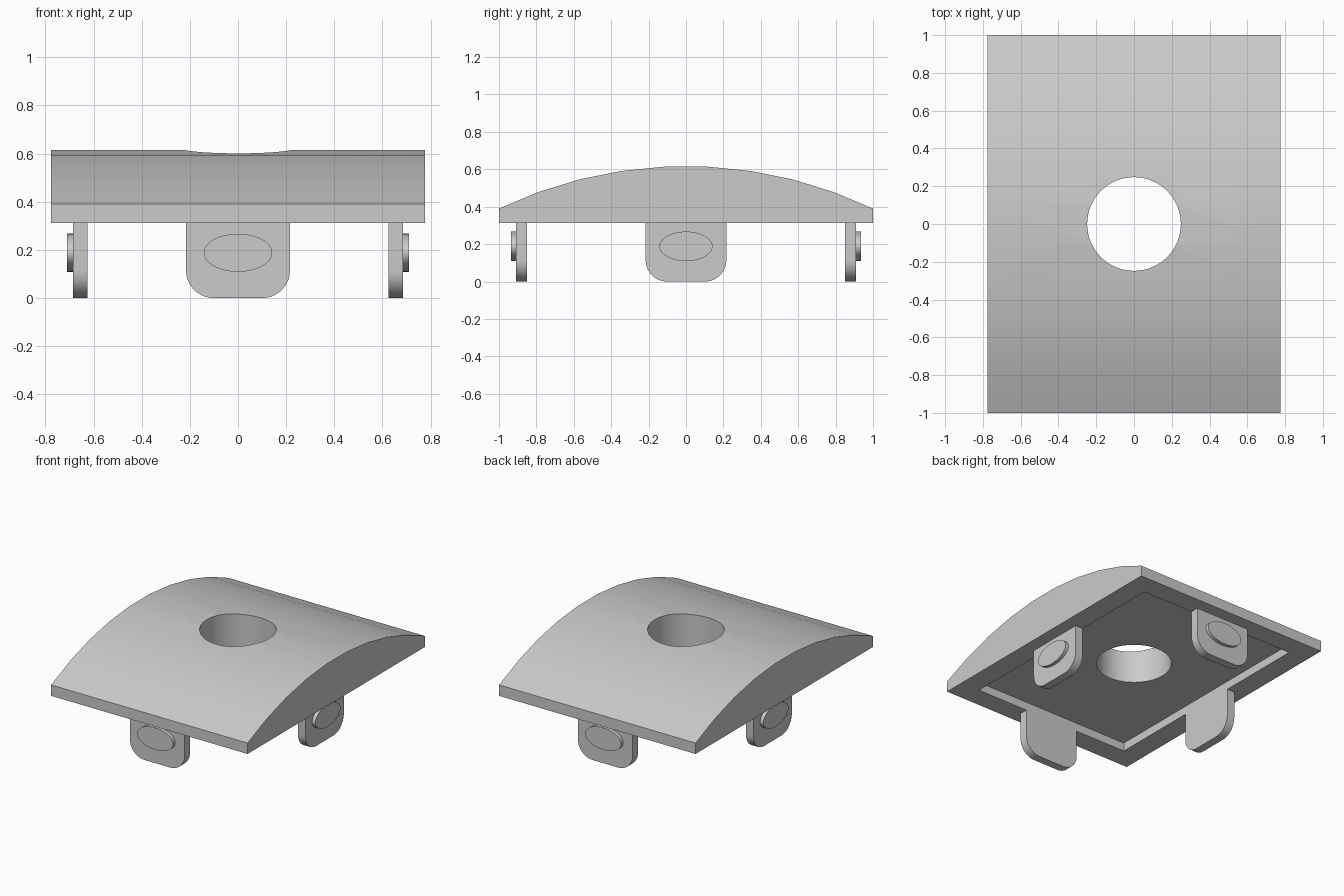
import bpy
import math
from mathutils import Matrix

default = bpy.data.objects.get("Cube")
if default:
    bpy.data.objects.remove(default, do_unlink=True)

HALF_X, HALF_Y = 0.776, 1.0
BASE_Z, EDGE_Z, CROWN_Z = 0.312, 0.39, 0.617
POCKET_X, POCKET_Y, POCKET_DEPTH = 0.625, 0.85, 0.06
HOLE_R = 0.248

grey = bpy.data.materials.new("light grey plastic")
grey.use_nodes = True
grey.diffuse_color = (0.6, 0.6, 0.6, 1)
grey.node_tree.nodes["Principled BSDF"].inputs["Base Color"].default_value = (0.6, 0.6, 0.6, 1)


def prism(name, outline, start, end, matrix=Matrix()):
    """Extrude a counter-clockwise (u, v) outline along w from start to end."""
    n = len(outline)
    verts = [(u, v, w) for w in (start, end) for u, v in outline]
    faces = [tuple(reversed(range(n))), tuple(range(n, 2 * n))]
    faces += [(i, (i + 1) % n, n + (i + 1) % n, n + i) for i in range(n)]
    mesh = bpy.data.meshes.new(name)
    mesh.from_pydata(verts, [], faces)
    mesh.transform(matrix)
    mesh.materials.append(grey)
    obj = bpy.data.objects.new(name, mesh)
    bpy.context.collection.objects.link(obj)
    return obj


def arc(cu, cv, ru, rv, a0, a1, steps):
    angles = [math.radians(a0 + (a1 - a0) * i / steps) for i in range(steps + 1)]
    return [(cu + ru * math.cos(a), cv + rv * math.sin(a)) for a in angles]


def activate(obj):
    bpy.ops.object.select_all(action='DESELECT')
    obj.select_set(True)
    bpy.context.view_layer.objects.active = obj


def smooth(obj):
    activate(obj)
    bpy.ops.object.shade_smooth_by_angle(angle=math.radians(30))


def cut(obj, cutter):
    cutter.hide_render = True
    mod = obj.modifiers.new("cut", 'BOOLEAN')
    mod.operation, mod.solver, mod.object = 'DIFFERENCE', 'EXACT', cutter
    activate(obj)
    bpy.ops.object.modifier_apply(modifier=mod.name)
    bpy.data.objects.remove(cutter, do_unlink=True)


# Axes: (u, v, w) becomes (y, z, x)
sideways = Matrix(((0, 0, 1, 0), (1, 0, 0, 0), (0, 1, 0, 0), (0, 0, 0, 1)))

# Arched cover, faceted into nine chords
rise = CROWN_Z - EDGE_Z
radius = (HALF_Y ** 2 + rise ** 2) / (2 * rise)
half = math.degrees(math.asin(HALF_Y / radius))
profile = [(-HALF_Y, BASE_Z), (HALF_Y, BASE_Z)]
profile += arc(0, CROWN_Z - radius, radius, radius, 90 - half, 90 + half, 9)
cover = prism("arched_cover", profile, -HALF_X, HALF_X, sideways)

# Shallow pocket underneath and round hole through the middle
pocket = [(-POCKET_X, -POCKET_Y), (POCKET_X, -POCKET_Y), (POCKET_X, POCKET_Y), (-POCKET_X, POCKET_Y)]
cut(cover, prism("pocket_cutter", pocket, BASE_Z - 0.1, BASE_Z + POCKET_DEPTH))
cut(cover, prism("hole_cutter", arc(0, 0, HOLE_R, HOLE_R, 0, 360, 64)[:-1], 0, 1))
smooth(cover)

# Four clips with rounded lower corners, each with an oval button outside
TAB_W, TAB_R, TAB_T, BUTTON_T = 0.216, 0.115, 0.06, 0.025
tab = [(TAB_W, BASE_Z), (-TAB_W, BASE_Z)]
tab += arc(-TAB_W + TAB_R, TAB_R, TAB_R, TAB_R, 180, 270, 10)
tab += arc(TAB_W - TAB_R, TAB_R, TAB_R, TAB_R, 270, 360, 10)
oval = arc(0, 0.188, 0.142, 0.079, 0, 360, 48)[:-1]

for side, turn, inner in (("left", 0, POCKET_X), ("back", 90, POCKET_Y),
                          ("right", 180, POCKET_X), ("front", 270, POCKET_Y)):
    place = Matrix.Rotation(math.radians(turn), 4, 'Z') @ sideways
    outer = inner + TAB_T
    smooth(prism(side + "_clip", tab, inner, outer, place))
    smooth(prism(side + "_button", oval, outer - 0.005, outer + BUTTON_T, place))
